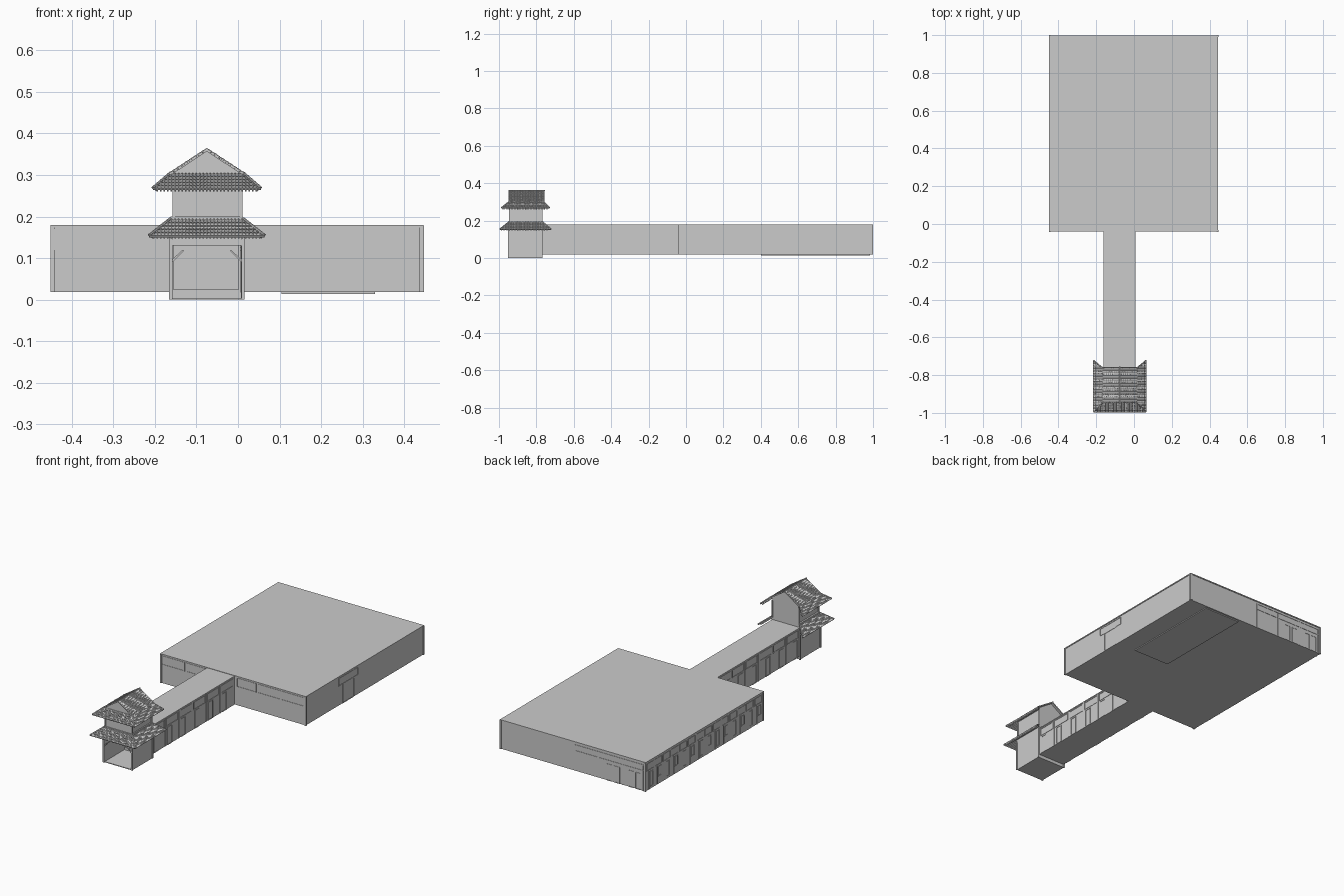
import bpy, bmesh
from mathutils import Vector, Matrix

if "Cube" in bpy.data.objects:
    bpy.data.objects.remove(bpy.data.objects["Cube"])

CX = -0.075  # centre line of the gate tower


def finish(name, bm):
    me = bpy.data.meshes.new(name)
    bmesh.ops.recalc_face_normals(bm, faces=bm.faces[:])
    bm.to_mesh(me)
    bm.free()
    ob = bpy.data.objects.new(name, me)
    bpy.context.collection.objects.link(ob)
    return ob


def prism(bm, bottom, top):
    a = [bm.verts.new(p) for p in bottom]
    b = [bm.verts.new(p) for p in top]
    bm.faces.new(a[::-1])
    bm.faces.new(b)
    n = len(a)
    for i in range(n):
        bm.faces.new((a[i], a[(i + 1) % n], b[(i + 1) % n], b[i]))


def boxes(name, items):
    bm = bmesh.new()
    for x0, x1, y0, y1, z0, z1 in items:
        q = [(x0, y0), (x1, y0), (x1, y1), (x0, y1)]
        prism(bm, [(x, y, z0) for x, y in q], [(x, y, z1) for x, y in q])
    return finish(name, bm)


def on_wall(axis, plane, out, s0, s1, z0, z1, d=0.002):
    """Thin box proud of a wall; s runs along the wall."""
    p0, p1 = sorted((plane - out * 0.002, plane + out * d))
    return (p0, p1, s0, s1, z0, z1) if axis == 'x' else (s0, s1, p0, p1, z0, z1)


def frame(wall, s0, s1, z0, z1, w=0.003):
    return [on_wall(*wall, *r) for r in (
        (s0, s1, z1 - w, z1), (s0, s1, z0, z0 + w),
        (s0, s0 + w, z0 + w, z1 - w), (s1 - w, s1, z0 + w, z1 - w))]


# Great hall: body, corner posts, eave strip
X0, X1, Y0, Y1, ZB, ZT = -0.448, 0.443, -0.038, 0.995, 0.018, 0.178
boxes("hall_body", [(X0, X1, Y0, Y1, ZB, ZT)])
boxes("hall_corner_posts", [(x - 0.006, x + 0.005, y - 0.005, y + 0.005, ZB, ZT)
                            for x in (X0 + 0.003, X1) for y in (Y0, Y1)])
boxes("hall_roof_edge", [(X0 - 0.003, X1 + 0.003, Y0 - 0.003, Y1 + 0.003, 0.174, 0.18)])
boxes("hall_base_slab", [(0.105, 0.33, 0.40, 0.985, 0.013, 0.02)])

front, back = ('y', Y0, -1), ('y', Y1, 1)
left, right = ('x', X0, -1), ('x', X1, 1)

# Front windows
bars = []
for i in range(6):
    s = -0.44 + i * 0.147
    if i not in (2, 3):
        bars += frame(front, s, s + 0.14, 0.12, 0.17)
bars += frame(front, 0.02, 0.14, 0.12, 0.17)
boxes("front_windows", bars)

# Left wall windows and doors, alternating heights
bars = []
for i in range(14):
    s = Y0 + 0.012 + i * 0.073
    bars += frame(left, s, s + 0.064, 0.125, 0.166)
    bars += frame(left, s + 0.008, s + 0.036, 0.03 if i % 2 else 0.06, 0.115)
    bars += [on_wall(*left, s + 0.042, s + 0.045, ZB, 0.12)]
boxes("left_windows", bars)

# Back wall posts, rails and doors
bars = [on_wall(*back, x, x + 0.005, ZB, 0.16) for x in (-0.015, -0.16, -0.31, -0.435)]
bars += [on_wall(*back, -0.44, -0.01, z, z + 0.003) for z in (0.16, 0.128)]
for s in (-0.42, -0.375, -0.29, -0.24):
    bars += frame(back, s, s + 0.035, ZB, 0.11)
boxes("back_doors", bars)

# Right wall door
boxes("right_door", frame(right, 0.25, 0.42, 0.125, 0.168)
      + frame(right, 0.285, 0.385, ZB, 0.125))

# Covered corridor, hollow and open towards the gate
A, B, GY = -0.16, 0.006, -0.77
boxes("corridor_shell", [(A, B, GY, Y0, ZB, 0.024), (A, B, GY, Y0, 0.17, 0.178),
                         (A, A + 0.005, GY, Y0, 0.024, 0.17),
                         (B - 0.005, B, GY, Y0, 0.024, 0.17)])
bars = []
for wall in (('x', A, -1), ('x', B, 1)):
    bars += [on_wall(*wall, GY, Y0, 0.172, 0.178)]
    for i in range(6):
        s = GY + 0.01 + i * 0.12
        bars += frame(wall, s, s + 0.105, 0.125, 0.168)
        bars += frame(wall, s + 0.01, s + 0.05, ZB, 0.118)
        bars += [on_wall(*wall, s + 0.11, s + 0.114, ZB, 0.172)]
boxes("corridor_windows", bars)

# Gate room, open at the front
GX0, GX1, GF = -0.162, 0.012, -0.947
boxes("gate_room", [(GX0, GX1, GF, GY, 0, 0.004), (GX0, GX1, GF, GY, 0.142, 0.2),
                    (GX0, GX0 + 0.005, GF, GY, 0.004, 0.142),
                    (GX1 - 0.005, GX1, GF, GY, 0.004, 0.142),
                    (GX0, GX1, GY - 0.003, GY, 0.004, ZB)])
boxes("gate_posts", [(x - 0.004, x + 0.004, y - 0.004, y + 0.004, 0, 0.16)
                     for x in (GX0, GX1) for y in (GF, GY)])
boxes("gate_beams", [(GX0, GX1, GF - 0.002, GF + 0.005, 0.13, 0.145)])
bm = bmesh.new()
for m in (1, -1):
    pts = [(CX + m * x, z) for x, z in ((0.083, 0.09), (0.055, 0.118), (0.06, 0.118), (0.083, 0.097))]
    prism(bm, [(x, GF, z) for x, z in pts], [(x, GF + 0.006, z) for x, z in pts])
finish("gate_braces", bm)

# Upper storey
boxes("upper_room", [(-0.153, 0.006, -0.943, GY, 0.19, 0.292)])
boxes("upper_posts", [(x - 0.003, x + 0.003, y - 0.003, y + 0.003, 0.19, 0.285)
                      for x in (-0.155, 0.008) for y in (-0.943, GY)])


def tiled_slope(name, a, b, c, d, rows, step=0.0085, rafters=True):
    """Stepped courses plus tapered rib tiles; a-b is the eave, c-d the top edge."""
    a, b, c, d = map(Vector, (a, b, c, d))
    L = (b - a).length
    e = (b - a) / L
    sc, sd = (c - a).dot(e), (d - a).dot(e)
    rise = (c - a) - e * sc
    n = e.cross(rise).normalized()
    if n.z < 0:
        n = -n
    bm = bmesh.new()
    for r in range(rows):
        v0, v1 = r / rows, (r + 1) / rows
        q = [a.lerp(c, v0), b.lerp(d, v0), b.lerp(d, v1), a.lerp(c, v1)]
        lift = [0.003, 0.003, 0, 0]
        prism(bm, [p - n * 0.003 for p in q], [p + n * k for p, k in zip(q, lift)])
    count = int(L / step)
    for i in range(count + 1):
        s = (L - count * step) / 2 + i * step
        top = 1.0
        if s < sc:
            top = min(top, s / sc)
        if s > sd:
            top = min(top, (L - s) / max(L - sd, 1e-6))
        for r in range(rows):
            v0, v1 = r / rows, min((r + 1) / rows, top)
            if v1 - v0 < 0.03:
                continue
            p, q = a + e * s + rise * v0, a + e * s + rise * v1
            rot = (q - p).to_track_quat('Z', 'Y').to_matrix().to_4x4()
            mid = (p + q) / 2 + n * 0.0018
            bmesh.ops.create_cone(bm, cap_ends=True, segments=6, radius1=0.0032, radius2=0.0022,
                                  depth=(q - p).length, matrix=Matrix.Translation(mid) @ rot)
        # rafter tail under every rib
        if rafters and top > 0.2:
            w = e * 0.0018
            p, q = a + e * s + rise * 0.04, a + e * s + rise * top
            sec = [p - w, p + w, q + w, q - w]
            prism(bm, [k - n * 0.009 for k in sec], [k - n * 0.003 for k in sec])
    return finish(name, bm)


def ridge(name, p, q, r=0.0035):
    p, q = Vector(p), Vector(q)
    bm = bmesh.new()
    rot = (q - p).to_track_quat('Z', 'Y').to_matrix().to_4x4()
    bmesh.ops.create_cone(bm, cap_ends=True, segments=8, radius1=r, radius2=r,
                          depth=(q - p).length, matrix=Matrix.Translation((p + q) / 2) @ rot)
    finish(name, bm)


def skirt(level, ox, ix, of, nf, ob, nb, zo, zi):
    """Front slope, two side slopes with flared back ends, hip ridges."""
    tiled_slope(level + "_front_eave", (CX - ox, of, zo), (CX + ox, of, zo),
                (CX - ix, nf, zi), (CX + ix, nf, zi), 5)
    for m, side in ((-1, "left"), (1, "right")):
        tiled_slope(f"{level}_{side}_eave", (CX + m * ox, of, zo), (CX + m * ox, ob, zo),
                    (CX + m * ix, nf, zi), (CX + m * ix, nb, zi), 5)
        ridge(f"{level}_{side}_front_hip", (CX + m * ox, of, zo + 0.003), (CX + m * ix, nf, zi + 0.003))
        ridge(f"{level}_{side}_back_hip", (CX + m * ox, ob, zo + 0.003), (CX + m * ix, nb, zi + 0.003))


skirt("lower_roof", 0.139, 0.088, -0.995, -0.945, -0.722, -0.768, 0.152, 0.192)
skirt("upper_roof", 0.130, 0.088, -0.987, -0.942, -0.73, -0.765, 0.266, 0.302)

# Gable roof above the upper eaves, with its end walls
for m, side in ((-1, "left"), (1, "right")):
    tiled_slope(f"gable_{side}", (CX + m * 0.09, -0.948, 0.301), (CX + m * 0.09, -0.757, 0.301),
                (CX, -0.948, 0.360), (CX, -0.757, 0.360), 9, rafters=False)
ridge("gable_ridge", (CX, -0.95, 0.3615), (CX, -0.755, 0.3615))
bm = bmesh.new()
tri = [(CX - 0.085, 0.292), (CX + 0.085, 0.292), (CX + 0.085, 0.301), (CX, 0.357), (CX - 0.085, 0.301)]
prism(bm, [(x, -0.94, z) for x, z in tri], [(x, -0.77, z) for x, z in tri])
finish("gable_wall", bm)
